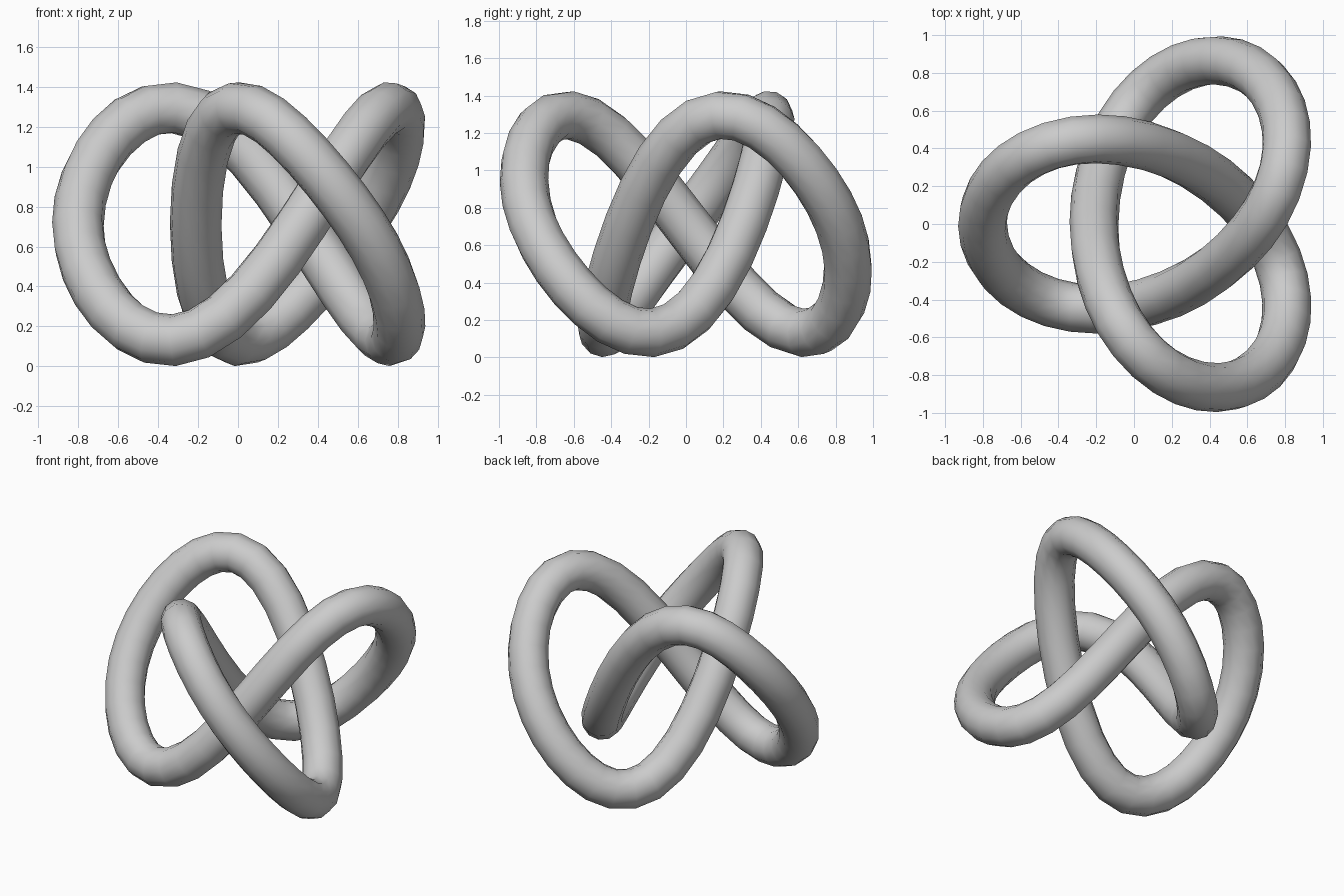
import bpy
from math import sin, cos, pi

cube = bpy.data.objects.get("Cube")
if cube:
    bpy.data.objects.remove(cube, do_unlink=True)

# Knot proportions
MAIN, LOBE, SHIFT = 0.65, 0.295, 0.143
HEIGHT, SKEW, TUBE = 0.569, 0.114, 0.13
STEPS = 72


def knot_point(t):
    """Centre line: three tilted lobes around an upright axis."""
    x = SHIFT - MAIN * cos(2 * t) - LOBE * cos(t)
    y = MAIN * sin(2 * t) - LOBE * sin(t)
    z = HEIGHT * (sin(3 * t) - SKEW * sin(6 * t)) + 0.713
    return (x, y, z, 1)


# Closed round tube along the centre line
curve = bpy.data.curves.new("knot_tube", 'CURVE')
curve.dimensions = '3D'
curve.bevel_depth = TUBE
curve.bevel_resolution = 4
path = curve.splines.new('POLY')
path.points.add(STEPS - 1)
for i, p in enumerate(path.points):
    p.co = knot_point(2 * pi * i / STEPS)
path.use_cyclic_u = True

knot = bpy.data.objects.new("knot_tube", curve)
bpy.context.collection.objects.link(knot)

# Grey finish
grey = bpy.data.materials.new("light_grey")
grey.use_nodes = True
color = (0.6, 0.6, 0.6, 1)
grey.diffuse_color = color
grey.node_tree.nodes["Principled BSDF"].inputs["Base Color"].default_value = color
curve.materials.append(grey)

# Turn the tube into a smooth mesh
bpy.ops.object.select_all(action='DESELECT')
knot.select_set(True)
bpy.context.view_layer.objects.active = knot
bpy.ops.object.convert(target='MESH')
bpy.ops.object.shade_smooth()
